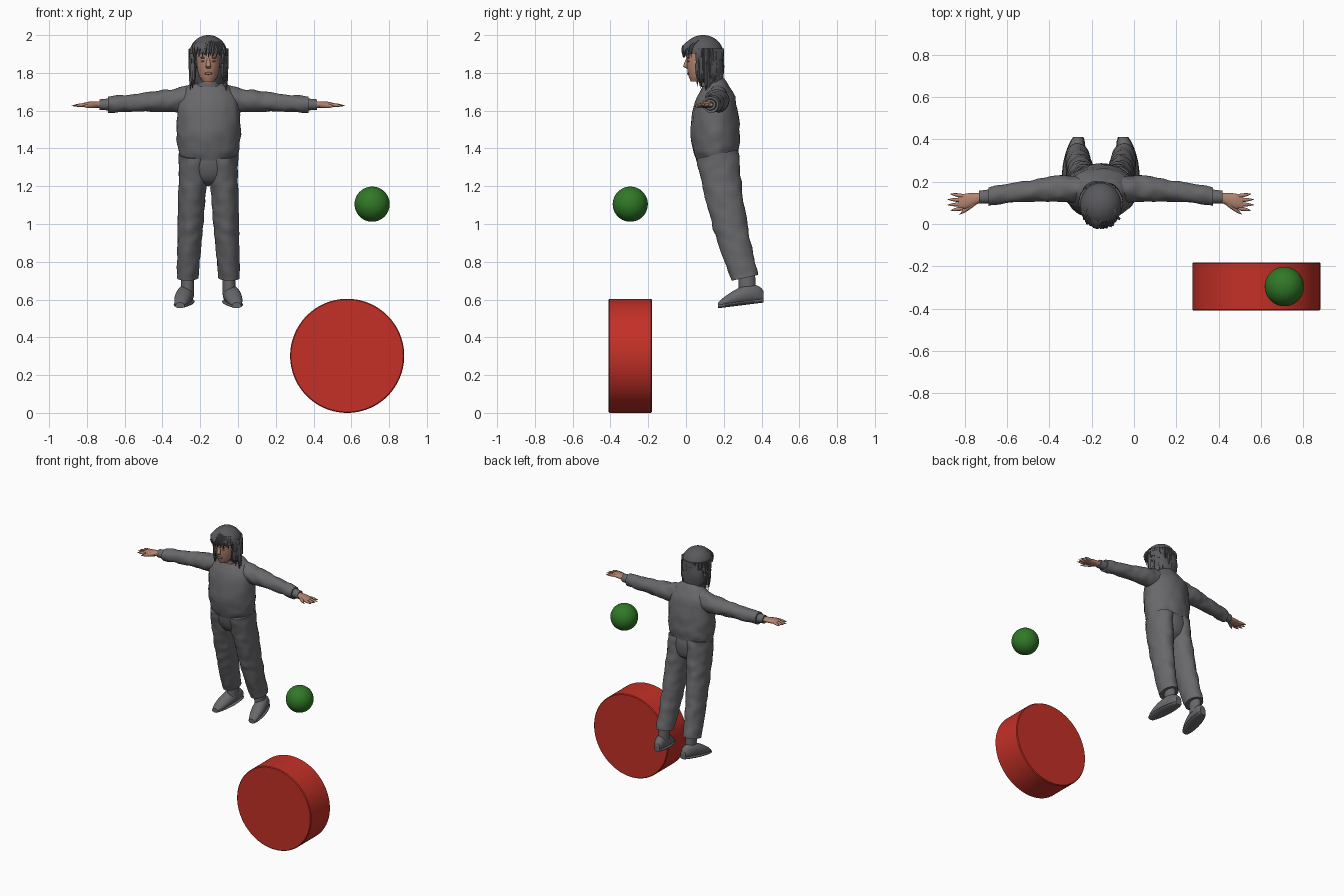
import bpy, bmesh, math, random
from math import sin, cos, pi, sqrt
from mathutils import Vector, noise

random.seed(4)
if "Cube" in bpy.data.objects:
    bpy.data.objects.remove(bpy.data.objects["Cube"])

# Centre line of the figure
CENTRE = -0.157


def material(name, *rgb):
    mat = bpy.data.materials.new(name)
    mat.use_nodes = True
    mat.diffuse_color = (*rgb, 1)
    shader = mat.node_tree.nodes["Principled BSDF"]
    shader.inputs["Base Color"].default_value = (*rgb, 1)
    return mat


CLOTH = material("grey cloth", .14, .14, .15)
HAIR = material("dark grey hair", .1, .1, .11)
SKIN = material("skin", .45, .23, .16)
LIPS = material("lips", .34, .13, .1)
RED = material("red", .55, .03, .02)
GREEN = material("green", .03, .19, .02)


def finish(bm, name, mat):
    bmesh.ops.recalc_face_normals(bm, faces=bm.faces)
    mesh = bpy.data.meshes.new(name)
    bm.to_mesh(mesh)
    bm.free()
    mesh.materials.append(mat)
    obj = bpy.data.objects.new(name, mesh)
    bpy.context.collection.objects.link(obj)
    bpy.ops.object.select_all(action="DESELECT")
    obj.select_set(True)
    bpy.context.view_layer.objects.active = obj
    bpy.ops.object.shade_smooth_by_angle(angle=pi / 4)
    return obj


def mix(start, end, t):
    return start + (end - start) * t


def spline(points, steps):
    result = []
    last = len(points) - 1
    for i in range(last):
        near = points[max(i - 1, 0)], points[i], points[i + 1], points[min(i + 2, last)]
        for step in range(steps):
            t = step / steps
            ease = t * t * (3 - 2 * t)
            result.append([mix(mix(b, c, t), mix(b + (c - a) / 2 * t, c - (d - b) / 2 * (1 - t), ease), t * (1 - t))
                           for a, b, c, d in zip(*near)])
    return result + [points[last]]


def add_loft(bm, rings, axis="z", side=1, tilt=0, fold=0, sides=32, steps=4):
    previous = None
    smooth = spline(rings, steps)
    for x, y, z, width, depth in smooth:
        loop = []
        for i in range(sides):
            angle = math.tau * i / sides
            u = max(width, .001) * cos(angle)
            v = max(depth, .001) * sin(angle)
            offset = Vector({"x": (0, u, v), "y": (u, 0, v), "z": (u, v, tilt * v)}[axis])
            middle = Vector((x, y, z))
            offset *= 1 + fold * noise.noise((middle + offset) * 20)
            point = middle + offset
            point.x = CENTRE + side * point.x
            loop.append(bm.verts.new(point))
        if previous:
            for i in range(sides):
                bm.faces.new((previous[i - 1], previous[i], loop[i], loop[i - 1]))
        else:
            bm.faces.new(loop)
        previous = loop
    bm.faces.new(previous)


def loft(name, mat, rings, **options):
    bm = bmesh.new()
    add_loft(bm, rings, **options)
    return finish(bm, name, mat)


def add_taper(bm, points, radius, **options):
    end = len(points) - 1
    rings = [(*point, *[radius * (1 - (i / end) ** 3)] * 2) for i, point in enumerate(points)]
    add_loft(bm, rings, steps=2, **options)


def ellipsoid(name, mat, centre, radii, keep=None):
    bm = bmesh.new()
    bmesh.ops.create_uvsphere(bm, u_segments=48, v_segments=24, radius=1)
    bmesh.ops.scale(bm, vec=radii, verts=bm.verts)
    bmesh.ops.translate(bm, vec=centre, verts=bm.verts)
    if keep:
        hidden = [v for v in bm.verts if not keep(v.co)]
        bmesh.ops.delete(bm, geom=hidden, context="VERTS")
    return finish(bm, name, mat)


def lean(z):
    return .15 + .2 * max(0, 1.6 - z) ** 1.75


# Red drum and green ball
bm = bmesh.new()
bmesh.ops.create_cone(bm, cap_ends=True, segments=96, radius1=.302, radius2=.302, depth=.228)
for v in bm.verts:
    v.co = Vector((.578 + v.co.x, v.co.z - .295, .302 + v.co.y))
drum = finish(bm, "red_drum", RED)
rim = drum.modifiers.new("soft rim", "BEVEL")
rim.width = .005
ellipsoid("green_ball", GREEN, (.71, -.295, 1.105), [.093] * 3)

# Sweatshirt body, hem and collar
body = (1.36, .15, .11), (1.4, .16, .12), (1.5, .17, .13), (1.65, .165, .11), (1.73, .11, .07), (1.76, .06, .05)
loft("sweatshirt", CLOTH, [(0, lean(z), z, width, depth) for z, width, depth in body],
     tilt=.22, fold=.06, sides=48)
loft("collar", CLOTH, [(0, .137, 1.74, .066, .058), (0, .13, 1.767, .058, .052)], tilt=.25)

# Trouser seat closing the gap between the legs
seat = []
for i in range(6):
    t = i / 5
    z = mix(1.38, 1.2, t)
    shrink = sqrt(1 - t ** 3)
    seat.append((0, lean(z), z, .15 * shrink, .11 * shrink))
loft("trouser_seat", CLOTH, seat, tilt=.2, fold=.03)

for side, tag in ((1, "left"), (-1, "right")):
    # Sleeve, narrowing towards a ribbed cuff
    sleeve = []
    for i in range(9):
        t = i / 8
        radius = .044 + .03 * (1 - t) ** 2
        sleeve.append((mix(.1, .53, t), .167 - .037 * t * t, mix(1.66, 1.633, t), min(radius, .06), radius))
    loft(tag + "_sleeve", CLOTH, sleeve, axis="x", side=side, fold=.14)
    loft(tag + "_cuff", CLOTH, [(.52, .13, 1.633, .034, .032), (.575, .127, 1.632, .03, .028)],
         axis="x", side=side)

    # Palm, four spread fingers and thumb
    bm = bmesh.new()
    add_loft(bm, [(.56, .126, 1.632, .021, .018), (.63, .109, 1.632, .036, .016),
                  (.672, .103, 1.63, .033, .008)], axis="x", side=side)
    for finger in range(4):
        spread = finger - 1.5
        base = Vector((.65, .103 + .019 * spread, 1.631))
        tip = Vector((.726 - .007 * spread ** 2, .103 + .026 * spread, 1.626))
        add_taper(bm, [base.lerp(tip, i / 4) for i in range(5)], .01, axis="x", side=side, sides=10)
    base = Vector((.59, .105, 1.63))
    tip = Vector((.668, .044, 1.622))
    add_taper(bm, [base.lerp(tip, i / 4) for i in range(5)], .015, axis="x", side=side, sides=10)
    finish(bm, tag + "_hand", SKIN)

    # Trouser leg, leaning back towards the ankle
    leg = []
    for i in range(11):
        t = i / 10
        z = mix(1.37, .715, t)
        leg.append((mix(.075, .11, t), lean(z), z, mix(.08, .057, t), mix(.113, .07, t)))
    loft(tag + "_trouser_leg", CLOTH, leg, side=side, tilt=.22, fold=.08)
    loft(tag + "_sock", CLOTH, [(.11, .325, .63, .035, .045), (.11, .32, .76, .035, .045)], side=side)

    # Shoe and sole, from toe to heel with the toe turned out
    shoe, sole = [], []
    for i in range(13):
        t = i / 12
        rounding = sin(pi * mix(.05, .95, t)) ** .4
        width = .046 * rounding
        height = rounding * mix(.03, .065, t)
        x, y, ground = mix(.15, .106, t), mix(.17, .41, t), mix(.556, .586, t)
        shoe.append((x, y, ground + height, width, height))
        sole.append((x, y, ground + .01, width + .003, .012))
    loft(tag + "_shoe", CLOTH, shoe, axis="y", side=side)
    loft(tag + "_sole", CLOTH, sole, axis="y", side=side)

# Neck, head and face
loft("neck", SKIN, [(0, .14, 1.7, .045, .045), (0, .095, 1.82, .042, .045)])
loft("head", SKIN, [(0, .05, 1.754, .028, .025), (0, .068, 1.78, .047, .053), (0, .08, 1.83, .06, .075),
                    (0, .09, 1.92, .064, .085), (0, .09, 1.98, .03, .04)])
loft("nose", SKIN, [(0, .008, 1.875, .007, .008), (0, -.003, 1.835, .014, .012), (0, .006, 1.824, .01, .006)])
ellipsoid("lips", LIPS, (CENTRE, .013, 1.797), (.021, .009, .007))
for side, tag in ((1, "left"), (-1, "right")):
    x = CENTRE + side * .026
    ellipsoid(tag + "_eye", LIPS, (x, .014, 1.862), (.012, .006, .005))
    ellipsoid(tag + "_brow", LIPS, (x, .012, 1.88), (.017, .006, .004))

# Hair cap and the fuller hair behind the face
ellipsoid("hair_cap", HAIR, (CENTRE, .09, 1.902), (.1, .108, .098), lambda p: p.z > 1.9 or p.y > .05)
loft("hair_back", HAIR, [(0, .12, 1.93, .092, .075), (0, .13, 1.8, .092, .07), (0, .15, 1.68, .05, .035)],
     fold=.15)

# Three layers of ragged strands around the sides and back
bm = bmesh.new()
count = 34
for layer in range(3):
    top = 1.93 - .04 * layer
    for i in range(count):
        angle = mix(-.65, pi + .65, (i + random.random()) / count)
        in_front = sin(angle) < 0
        end = 1.8 - .06 * layer + random.uniform(-.02, .04) + .05 * in_front
        flare = random.uniform(.9, 1.06) - .05 * layer
        path = []
        for step in range(4):
            t = step / 3
            reach = .1 * mix(.95, flare, t)
            path.append((reach * cos(angle), .1 + reach * sin(angle) * (.72 if in_front else .95), mix(top, end, t)))
        add_taper(bm, path, .011, sides=5)

# Fringe swept from the crown over the forehead
for i in range(17):
    x = mix(-.08, .08, i / 16)
    front = .09 - .108 * sqrt(1 - (x / .1) ** 2)
    drop = random.uniform(1.875, 1.9)
    add_taper(bm, [(x * .7, front + .045, 1.975), (x * .95, front + .008, 1.945),
                   (x + random.uniform(-.008, .008), front, 1.915), (x, front + .004, drop)], .01, sides=5)
finish(bm, "hair_strands", HAIR)
